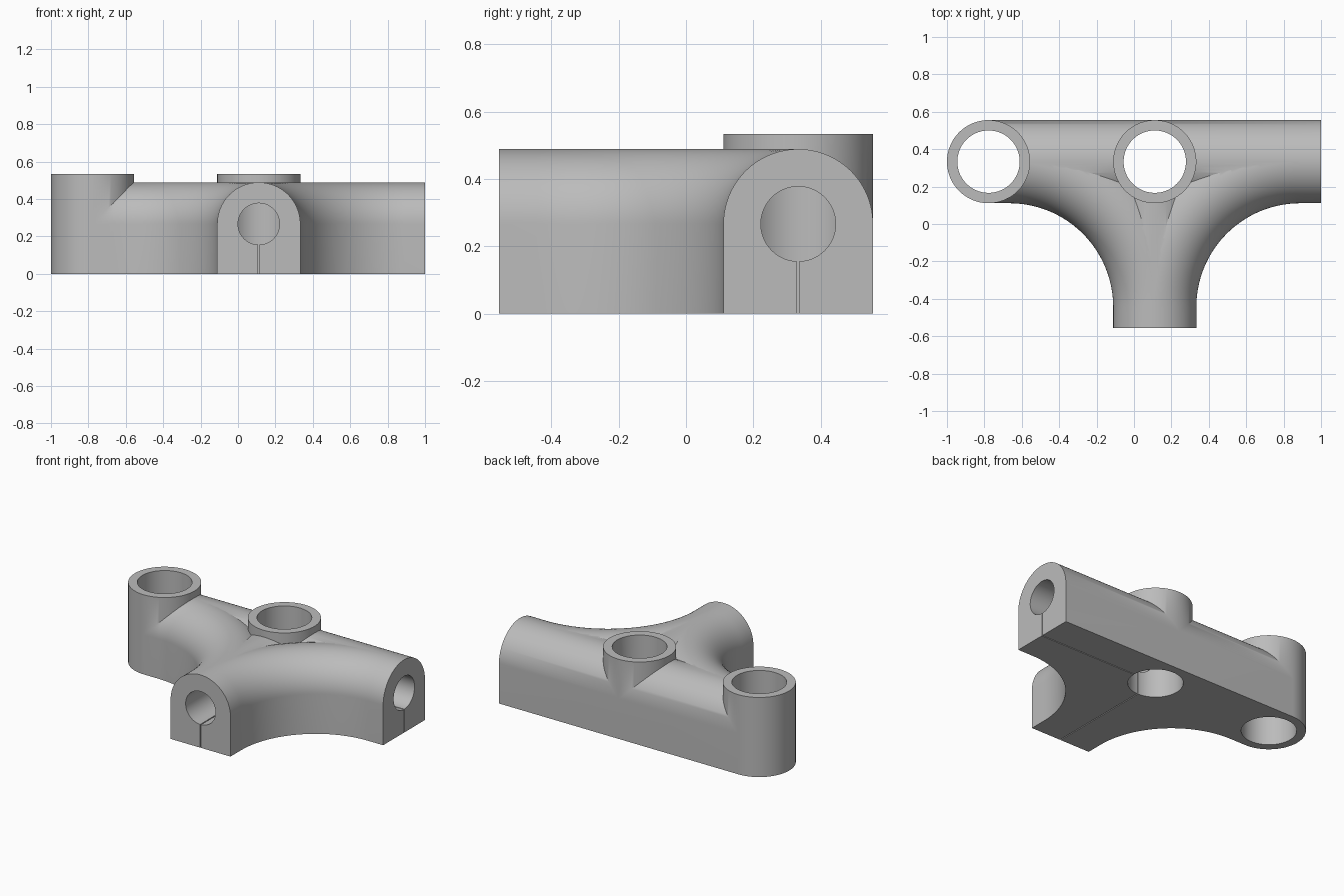
import bpy, bmesh, math
from mathutils import Vector

if "Cube" in bpy.data.objects:
    bpy.data.objects.remove(bpy.data.objects["Cube"])

R = 0.2222          # half width of every arm and socket
BORE = 0.1111       # horizontal bore radius
HOLE = 0.1667       # vertical hole radius
AXIS_Z = 0.2667     # height of the horizontal axes
TOP = 0.5345        # height of the sockets
CX, CY = 0.1111, 0.3333     # junction centre
LEFT_X = -0.7778            # end socket centre
FRONT_Y = -0.5556

gray = bpy.data.materials.new("plain gray")
gray.diffuse_color = (0.5, 0.5, 0.5, 1)
gray.use_nodes = True
gray.node_tree.nodes["Principled BSDF"].inputs["Base Color"].default_value = gray.diffuse_color


def finish(name, bm):
    bmesh.ops.recalc_face_normals(bm, faces=bm.faces)
    me = bpy.data.meshes.new(name)
    bm.to_mesh(me)
    bm.free()
    me.materials.append(gray)
    ob = bpy.data.objects.new(name, me)
    bpy.context.collection.objects.link(ob)
    return ob


def sweep(name, path, profile):
    """Sweep a closed (side, height) profile along (point, direction) stations."""
    bm = bmesh.new()
    rings = []
    for (x, y), (dx, dy) in path:
        rings.append([bm.verts.new((x - dy * s, y + dx * s, z)) for s, z in profile])
    n = len(profile)
    for a, b in zip(rings, rings[1:]):
        for i in range(n):
            j = (i + 1) % n
            bm.faces.new((a[i], a[j], b[j], b[i]))
    bm.faces.new(rings[0])
    bm.faces.new(rings[-1])
    return finish(name, bm)


def circle(r, cz, n):
    return [(r * math.cos(2 * math.pi * i / n), cz + r * math.sin(2 * math.pi * i / n))
            for i in range(n)]


def straight(name, p, q, profile):
    d = (Vector(q) - Vector(p)).normalized()
    return sweep(name, [(p, d), (q, d)], profile)


def post(name, x, r, z0, z1, n=96):
    bm = bmesh.new()
    lo, hi = [[bm.verts.new((x + a, CY + b, z)) for a, b in circle(r, 0, n)] for z in (z0, z1)]
    for i in range(n):
        j = (i + 1) % n
        bm.faces.new((lo[i], lo[j], hi[j], hi[i]))
    bm.faces.new(lo)
    bm.faces.new(hi)
    return finish(name, bm)


def combine(base, others, op):
    for o in others:
        m = base.modifiers.new(op.title(), 'BOOLEAN')
        m.operation, m.solver, m.object = op, 'MANIFOLD', o
        bpy.context.view_layer.objects.active = base
        bpy.ops.object.modifier_apply(modifier=m.name)
        bpy.data.objects.remove(o)


# Arched section: flat bottom, straight sides, round top
arch = [(R, 0)] + [(R * math.cos(math.pi * i / 48), AXIS_Z + R * math.sin(math.pi * i / 48))
                   for i in range(49)] + [(-R, 0)]

# Straight arms
body = straight("pipe_bracket", (LEFT_X, CY), (1, CY), arch)
parts = [straight("front_arm", (CX, FRONT_Y), (CX, CY), arch)]

# Curved webs from the front arm into each side of the bar
BEND = CY + 0.4444
for side in (1, -1):
    path = [((CX, FRONT_Y), (0, 1))]
    for i in range(41):
        a = math.pi / 2 * i / 40
        path.append(((CX + side * BEND * (1 - math.cos(a)), -0.4444 + BEND * math.sin(a)),
                     (side * math.sin(a), math.cos(a))))
    parts.append(sweep("curved_web", path, arch))

# Upright sockets
parts += [post("socket", x, R, 0, TOP) for x in (LEFT_X, CX)]
combine(body, parts, 'UNION')

# Vertical holes, horizontal bores and clamping slits
bore = circle(BORE, AXIS_Z, 64)
slit = [(-0.003, -0.1), (0.003, -0.1), (0.003, AXIS_Z), (-0.003, AXIS_Z)]
cuts = [post("hole_cutter", x, HOLE, -0.1, 1) for x in (LEFT_X, CX)]
for end in ((1.1, CY), (CX, FRONT_Y - 0.1)):
    cuts.append(straight("bore_cutter", (CX, CY), end, bore))
    cuts.append(straight("slit_cutter", (CX, CY), end, slit))
combine(body, cuts, 'DIFFERENCE')

# Clean up slivers and shade
bm = bmesh.new()
bm.from_mesh(body.data)
bmesh.ops.remove_doubles(bm, verts=bm.verts, dist=0.0004)
bm.to_mesh(body.data)
bm.free()
bpy.ops.object.select_all(action='DESELECT')
body.select_set(True)
bpy.context.view_layer.objects.active = body
bpy.ops.object.shade_smooth_by_angle(angle=math.radians(30))
